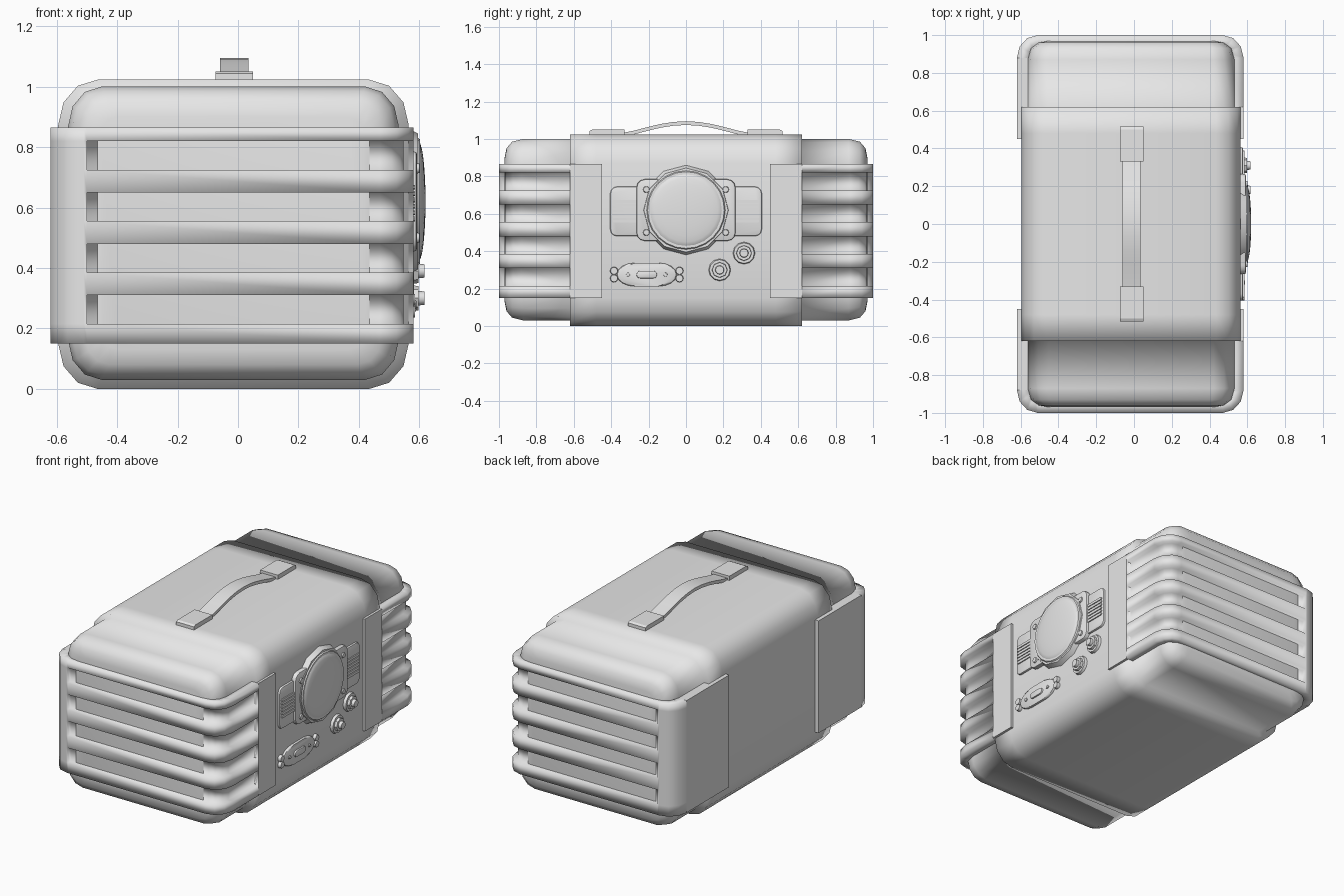
import bpy, bmesh
from math import sin, cos, pi, radians
from mathutils import Matrix

cube = bpy.data.objects.get("Cube")
if cube:
    bpy.data.objects.remove(cube, do_unlink=True)

GREY = (0.8, 0.8, 0.8, 1)
grey = bpy.data.materials.new("plain grey")
grey.use_nodes = True
grey.diffuse_color = GREY
grey.node_tree.nodes["Principled BSDF"].inputs["Base Color"].default_value = GREY


def finish(name, bm, angle=None):
    """Turn a bmesh into an object; angle sets the smoothing limit."""
    bmesh.ops.recalc_face_normals(bm, faces=bm.faces)
    mesh = bpy.data.meshes.new(name)
    bm.to_mesh(mesh)
    bm.free()
    mesh.materials.append(grey)
    obj = bpy.data.objects.new(name, mesh)
    bpy.context.collection.objects.link(obj)
    if angle:
        bpy.ops.object.select_all(action='DESELECT')
        obj.select_set(True)
        bpy.context.view_layer.objects.active = obj
        bpy.ops.object.shade_smooth_by_angle(angle=radians(angle))
    return obj


def rounded(cx, cy, hw, hh, rx, ry, n=3):
    """Rounded rectangle outline."""
    pts = []
    for q, (sx, sy) in enumerate([(1, 1), (-1, 1), (-1, -1), (1, -1)]):
        for i in range(n + 1):
            a = (q + i / n) * pi / 2
            pts.append((cx + sx * (hw - rx) + rx * cos(a),
                        cy + sy * (hh - ry) + ry * sin(a)))
    return pts


def prism(name, pts, x0, x1, bevel=0.0, angle=30):
    """Extrude a (y, z) outline along x; bevel softens the outer rim."""
    bm = bmesh.new()
    a = [bm.verts.new((x0, y, z)) for y, z in pts]
    b = [bm.verts.new((x1, y, z)) for y, z in pts]
    n = len(pts)
    bm.faces.new(a)
    front = bm.faces.new(b)
    for i in range(n):
        bm.faces.new((a[i], a[(i + 1) % n], b[(i + 1) % n], b[i]))
    if bevel:
        bmesh.ops.bevel(bm, geom=list(front.edges), offset=bevel, segments=2,
                        affect='EDGES', profile=0.5)
    return finish(name, bm, angle)


def disc(name, y, z, r0, r1, x0, x1, sides=12, angle=30):
    """Cone or cylinder pointing along +x."""
    bm = bmesh.new()
    place = Matrix.Translation(((x0 + x1) / 2, y, z)) @ Matrix.Rotation(pi / 2, 4, 'Y')
    bmesh.ops.create_cone(bm, cap_ends=True, segments=sides, radius1=r0,
                          radius2=r1, depth=x1 - x0, matrix=place)
    return finish(name, bm, angle)


# Main case with its rounded end caps: one loft along y
def section(y, hw, z0, z1, rx, rz):
    mid, half = (z0 + z1) / 2, (z1 - z0) / 2
    return [(x, y, z) for x, z in rounded(-0.015, mid, hw, half, rx, rz)]


half_loft = [(0.97, 0.44, 0.13, 0.9, 0.06, 0.06),
             (0.96, 0.49, 0.08, 0.95, 0.08, 0.09),
             (0.93, 0.53, 0.045, 0.985, 0.1, 0.11),
             (0.87, 0.547, 0.03, 1.0, 0.11, 0.13),
             (0.62, 0.547, 0.03, 1.0, 0.11, 0.13),
             (0.62, 0.58, 0.0, 1.023, 0.13, 0.15),
             (0.48, 0.58, 0.0, 1.023, 0.13, 0.15)]
rings = [(-s[0],) + s[1:] for s in half_loft] + half_loft[::-1]
bm = bmesh.new()
loops = [[bm.verts.new(p) for p in section(*s)] for s in rings]
for a, b in zip(loops, loops[1:]):
    for i in range(len(a)):
        j = (i + 1) % len(a)
        bm.faces.new((a[i], a[j], b[j], b[i]))
bm.faces.new(loops[0])
bm.faces.new(loops[-1])
for f in bm.faces:
    f.smooth = True
finish("case", bm)


# Ribbed bands wrapping each end
def band(name, s):
    # columns: plan point, inward direction, groove depth
    cols = [(0.58, -0.45, -1, 0, 0), (0.58, -0.62, -1, 0, 0)]
    for cx in (0.47, -0.51):
        g = 0.032 if cx > 0 else 0
        if g:
            cols.append((0.58, -0.62, -1, 0, g))
        else:
            cols += [(-0.5, -1, 0, 1, 0.032), (-0.5, -1, 0, 1, 0)]
        for i in range(4):
            a = -i * pi / 6 if g else -pi / 2 - i * pi / 6
            cols.append((cx + 0.11 * cos(a), -0.88 + 0.12 * sin(a), -cos(a), -sin(a), g))
    cols.append((-0.62, -0.45, 1, 0, 0))
    # rows: height, groove flag
    rows = [(0.15, 0)]
    for k in range(4):
        z = 0.215 + k * 0.17
        rows += [(z, 0), (z, 1), (z + 0.095, 1), (z + 0.095, 0)]
    rows.append((0.865, 0))
    bm = bmesh.new()
    grid = []
    for x, y, dx, dy, g in cols:
        depths = [(0.15, 0.07)] + [(z, f * g) for z, f in rows] + [(0.865, 0.07)]
        grid.append([bm.verts.new((x + dx * d, s * (y + dy * d), z)) for z, d in depths])
    for c, (a, b) in enumerate(zip(grid, grid[1:])):
        for i in range(len(a)):
            j = (i + 1) % len(a)
            f = bm.faces.new((a[i], a[j], b[j], b[i]))
            f.smooth = 0 < c < len(grid) - 2
    bm.faces.new(grid[0])
    bm.faces.new(grid[-1])
    bmesh.ops.remove_doubles(bm, verts=bm.verts, dist=0.0005)
    bmesh.ops.dissolve_degenerate(bm, edges=bm.edges, dist=0.0005)
    finish(name, bm)


for end, s in (("front", -1), ("back", 1)):
    band(end + "_ribbed_band", s)
    # Flat plates set over the upper and lower cap corners
    edge = [(0.85, 0.99), (0.9, 0.988), (0.95, 0.945), (0.97, 0.86), (0.85, 0.86)]
    prism(end + "_upper_plate", [(s * y, z) for y, z in edge], -0.3, 0.26, angle=5)
    prism(end + "_lower_plate", [(s * y, 1.03 - z) for y, z in edge], -0.3, 0.26, angle=5)
    # Carry handle pads
    pad = [(0.33, 1.0), (0.515, 1.0), (0.515, 1.043), (0.5, 1.05), (0.33, 1.05)]
    prism(end + "_handle_pad", [(s * y, z) for y, z in pad], -0.075, 0.05, angle=5)

# Arched strap
arch = [(-0.35 + 0.07 * i, 1.03 + 0.065 * cos((i - 5) / 10 * pi) ** 1.3) for i in range(1, 10)]
arch = [(-0.35, 1.03)] + arch + [(0.35, 1.03)]
prism("handle_strap", arch + [(y, z - 0.02) for y, z in arch[::-1]], -0.06, 0.035)

# Round gauge: stepped ring, corner plate, dome
GY, GZ = 0.0, 0.62
disc("gauge_ring", GY, GZ, 0.247, 0.225, 0.55, 0.596)
prism("gauge_plate", rounded(GY, GZ, 0.265, 0.165, 0.045, 0.045), 0.55, 0.592, 0.008)
disc("gauge_bezel", GY, GZ, 0.215, 0.205, 0.59, 0.603, 24)
bm = bmesh.new()
bmesh.ops.create_uvsphere(bm, u_segments=24, v_segments=12, radius=0.197,
                          matrix=Matrix.Translation((0.598, GY, GZ))
                          @ Matrix.Diagonal((0.115, 1, 1, 1)) @ Matrix.Rotation(pi / 2, 4, 'Y'))
finish("gauge_dome", bm, 60)

for side, s in (("near", -1), ("far", 1)):
    # Ribbed tabs beside the gauge
    prism(side + "_tab", rounded(GY + s * 0.31, 0.613, 0.095, 0.132, 0.035, 0.035),
          0.55, 0.578, 0.008)
    for k in range(6):
        prism(f"{side}_tab_rib_{k + 1}",
              rounded(GY + s * 0.325, 0.562 + k * 0.021, 0.065, 0.008, 0.004, 0.004, 1),
              0.57, 0.585)
    # Corner screws
    for level, dz in (("lower", -0.12), ("upper", 0.11)):
        disc(f"{side}_{level}_screw", GY + s * 0.212, GZ + dz, 0.019, 0.015, 0.585, 0.6)

# Two stepped knobs
for k, (y, z) in enumerate([(0.18, 0.3), (0.31, 0.39)], 1):
    disc(f"knob_{k}_base", y, z, 0.063, 0.055, 0.55, 0.582)
    disc(f"knob_{k}_collar", y, z, 0.042, 0.04, 0.58, 0.598, 8)
    disc(f"knob_{k}_tip", y, z, 0.025, 0.022, 0.59, 0.617)

# Latch with rounded end lugs
LY, LZ = -0.21, 0.275
prism("latch_body", rounded(LY, LZ, 0.16, 0.063, 0.1, 0.06, 4), 0.55, 0.58, 0.01)
prism("latch_button", rounded(LY, LZ, 0.055, 0.02, 0.02, 0.019), 0.57, 0.59, 0.004)
for side, s in (("near", -1), ("far", 1)):
    disc(side + "_latch_screw", LY + s * 0.1, LZ, 0.012, 0.01, 0.57, 0.587, 8)
    for level, dz in (("lower", -0.02), ("upper", 0.02)):
        disc(f"{side}_latch_lug_{level}", LY + s * 0.175, LZ + dz, 0.023, 0.019, 0.55, 0.585)
